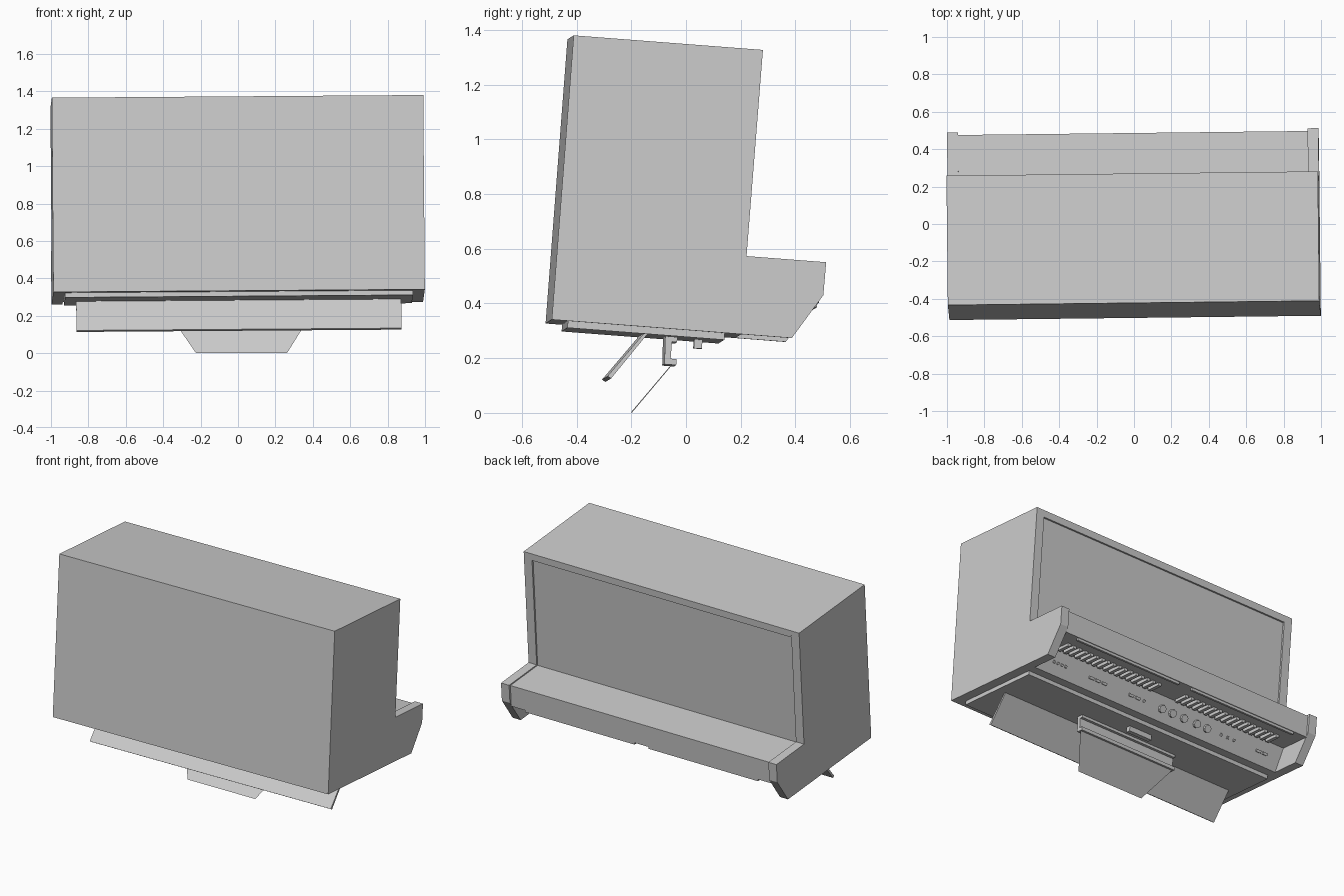
import bpy, bmesh
from mathutils import Matrix, Vector

cube = bpy.data.objects.get("Cube")
if cube:
    bpy.data.objects.remove(cube, do_unlink=True)

grey = bpy.data.materials.new("plain grey")
grey.use_nodes = True
grey.diffuse_color = (0.6, 0.6, 0.6, 1)
grey.node_tree.nodes["Principled BSDF"].inputs["Base Color"].default_value = (0.6, 0.6, 0.6, 1)

# The whole cabinet is slightly tilted: local axes are width, depth, height
X = Vector((1, 0.0115, 0.0072)).normalized()
Z = Vector((-0.0081, 0.0767, 0.997)).normalized()
Y = Z.cross(X).normalized()
TILT = Matrix((X, Y, Z)).transposed().to_4x4()
TILT.translation = (0.006, -0.502, 0.334)


def finish(name, bm):
    bmesh.ops.recalc_face_normals(bm, faces=bm.faces)
    mesh = bpy.data.meshes.new(name)
    bm.to_mesh(mesh)
    bm.free()
    mesh.materials.append(grey)
    obj = bpy.data.objects.new(name, mesh)
    obj.matrix_world = TILT
    bpy.context.collection.objects.link(obj)


def add_prism(bm, profile, x0, x1):
    face = bm.faces.new([bm.verts.new((x0, y, z)) for y, z in profile])
    out = bmesh.ops.extrude_face_region(bm, geom=[face])
    verts = [v for v in out["geom"] if isinstance(v, bmesh.types.BMVert)]
    bmesh.ops.translate(bm, verts=verts, vec=(x1 - x0, 0, 0))


def prism(name, profile, x0, x1):
    bm = bmesh.new()
    add_prism(bm, profile, x0, x1)
    finish(name, bm)


def rect(y0, y1, z0, z1):
    return [(y0, z0), (y1, z0), (y1, z1), (y0, z1)]


HALF, CHEEK = 0.993, 0.935
DEPTH, HEIGHT, BACK = 0.694, 1.042, 0.682
CEIL, SHELF, LIP = 0.137, 0.278, 0.97

# Main case, with the sloping control panel, the overhanging shelf and a slightly inset back
prism("cabinet_body", [(0, 0), (0.695, 0), (0.76, CEIL), (LIP, CEIL), (LIP, SHELF), (BACK, SHELF),
                       (BACK, HEIGHT - 0.045), (DEPTH, HEIGHT - 0.045), (DEPTH, HEIGHT), (0, HEIGHT)],
      -CHEEK, CHEEK)

# Thick side walls whose lower ends form the cheeks
side = [(0, 0), (0.88, 0), (0.983, 0.165), (0.984, 0.286),
        (0.692, 0.286), (DEPTH, HEIGHT), (0, HEIGHT)]
for label, s in (("left", 1), ("right", -1)):
    prism(label + "_side_wall", side, s * CHEEK, s * HALF)

# Board under the case
prism("base_board", rect(0.06, 0.635, -0.025, 0), -0.93, 0.93)

# Wide leaning flap
prism("wide_flap", [(0.345, -0.018), (0.359, -0.018), (0.234, -0.197), (0.22, -0.19)], -0.868, 0.87)

# Channel bracket and the tapered thin flap hanging from it
prism("flap_bracket", [(0.425, -0.02), (0.47, -0.02), (0.47, -0.042), (0.451, -0.042), (0.451, -0.104),
                       (0.473, -0.104), (0.473, -0.126), (0.43, -0.126)], -0.352, 0.37)
bm = bmesh.new()
bm.faces.new([bm.verts.new(p) for p in ((-0.348, 0.463, -0.12), (0.373, 0.463, -0.12),
                                        (0.258, 0.327, -0.31), (-0.23, 0.327, -0.307))])
finish("tapered_flap", bm)
prism("small_latch", rect(0.535, 0.565, -0.057, -0.02), -0.088, 0.082)

# Rows of tabs below the shelf and trim strips along its lip
for label, s, start in (("left", 1, 0.11), ("right", -1, 0.08)):
    bm = bmesh.new()
    for i in range(17):
        x = s * (start + i * 0.044)
        add_prism(bm, rect(0.775, 0.87, CEIL - 0.018, CEIL + 0.005), x, x + s * 0.022)
    finish(label + "_tab_row", bm)
    prism(label + "_trim_strip", rect(0.95, 0.965, CEIL - 0.016, CEIL + 0.005), s * 0.05, s * 0.84)

# Controls on the sloping panel
slope = Vector((0, 0.065, CEIL)).normalized()
normal = Vector((0, slope.z, -slope.y))
middle = Vector((0, 0.7275, CEIL / 2))


def panel_matrix(x):
    m = Matrix((Vector((1, 0, 0)), slope, normal)).transposed().to_4x4()
    m.translation = middle + Vector((x, 0, 0))
    return m


bm = bmesh.new()
for x in (-0.02, -0.1, -0.19, -0.29, -0.37):
    bmesh.ops.create_cone(bm, cap_ends=True, segments=10, radius1=0.026, radius2=0.024,
                          depth=0.03, matrix=panel_matrix(x))
finish("control_knobs", bm)

bm = bmesh.new()
buttons = [(x, 0.035) for x in (0.53, 0.48, 0.43, 0.22, 0.17, -0.77, -0.82)]
buttons += [(x, 0.012) for x in (0.82, 0.79, 0.76, 0.73, 0.12, -0.48, -0.53, -0.58)]
for x, width in buttons:
    bmesh.ops.create_cube(bm, size=1, matrix=panel_matrix(x) @ Matrix.Diagonal((width, 0.016, 0.02, 1)))
finish("control_buttons", bm)
